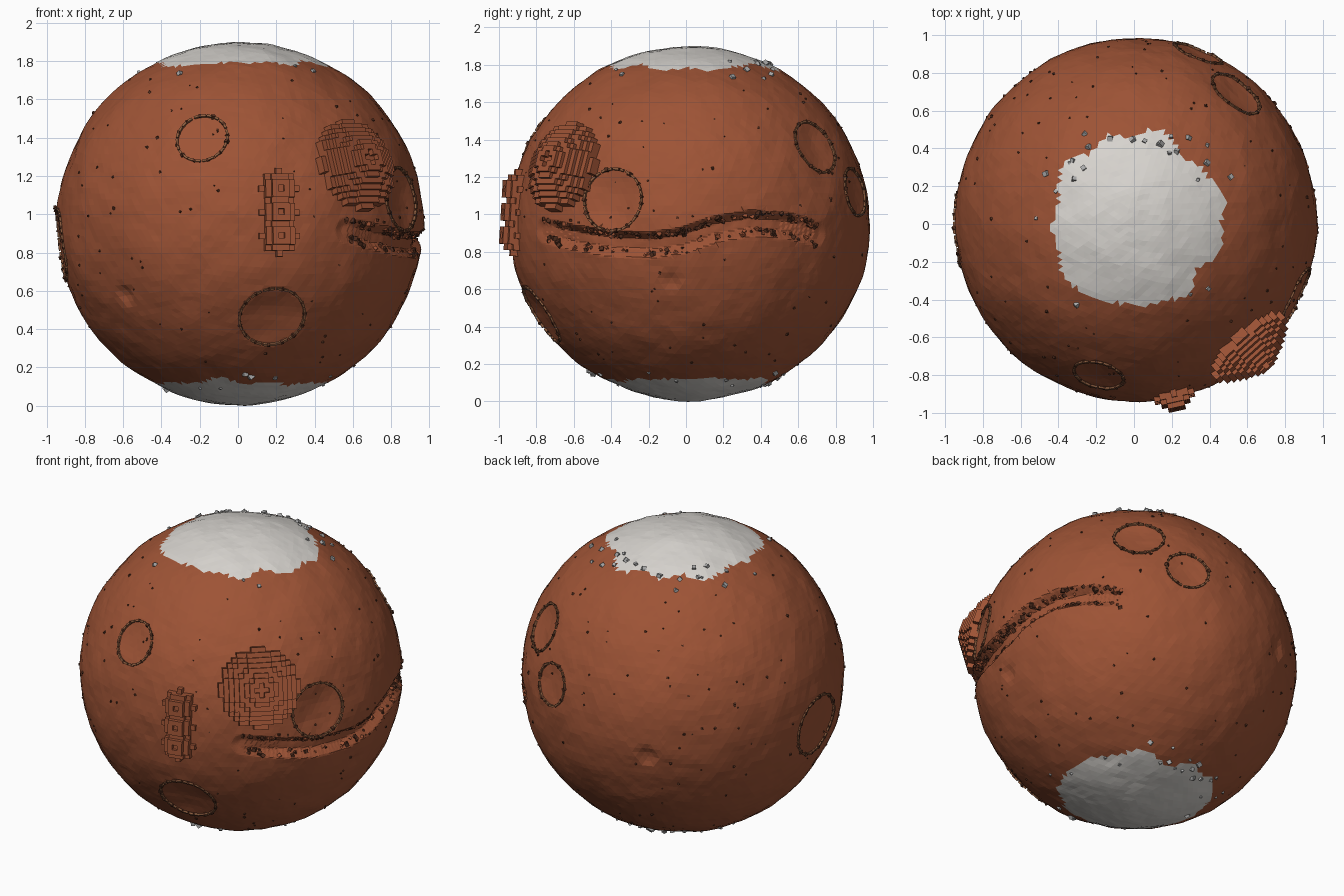
import bpy, bmesh, math, random
from mathutils import Vector, Matrix, noise

if "Cube" in bpy.data.objects:
    bpy.data.objects.remove(bpy.data.objects["Cube"])

random.seed(7)
C = Vector((0.01, 0.02, 0.952))      # planet centre
R = Vector((0.957, 0.963, 0.947))    # planet radii


def material(name, rgb):
    m = bpy.data.materials.new(name)
    m.diffuse_color = (*rgb, 1)
    m.use_nodes = True
    m.node_tree.nodes["Principled BSDF"].inputs["Base Color"].default_value = m.diffuse_color
    return m


RUST = material("rust_soil", (0.34, 0.087, 0.036))
ICE = material("polar_ice", (0.68, 0.655, 0.62))
TAN = material("rim_tan", (0.25, 0.105, 0.048))
DARK = material("dark_rock", (0.085, 0.028, 0.014))
GREY = material("ice_chunk_grey", (0.40, 0.40, 0.40))


def direction(x, y, z):
    """Unit direction from the planet centre to a point near its surface."""
    p = Vector((x, y, z)) - C
    return Vector((p.x / R.x, p.y / R.y, p.z / R.z)).normalized()


# Craters: direction, radius, depth, has a rim of stones
CRATERS = [
    (direction(-0.18, -0.77, 1.38), 0.135, 0.020, True),
    (direction(0.18, -0.78, 0.46), 0.175, 0.035, True),
    (direction(0.87, -0.40, 1.08), 0.170, 0.035, True),
    (direction(0.54, 0.69, 1.36), 0.150, 0.020, True),
    (direction(0.34, 0.90, 1.12), 0.130, 0.020, True),
    (direction(-0.95, -0.03, 0.84), 0.195, 0.025, True),
    (direction(-0.60, -0.64, 0.57), 0.06, 0.02, False),
    (direction(-0.34, 0.88, 0.84), 0.07, 0.02, False),
    (direction(0.88, -0.08, 0.65), 0.06, 0.015, False),
]

# Canyon centre line on the +x side, as (y, z)
LINE = [(-0.76, 0.915), (-0.6, 0.875), (-0.4, 0.845), (-0.2, 0.835), (-0.02, 0.86),
        (0.15, 0.92), (0.35, 0.955), (0.55, 0.94), (0.72, 0.89)]
CANYON = []
for (y0, z0), (y1, z1) in zip(LINE, LINE[1:]):
    for k in range(8):
        y, z = y0 + (y1 - y0) * k / 8, z0 + (z1 - z0) * k / 8
        x = C.x + R.x * math.sqrt(1 - ((y - C.y) / R.y) ** 2 - ((z - C.z) / R.z) ** 2)
        CANYON.append(direction(x, y, z))


def canyon_distance(d):
    """Distance to the canyon line and position along it from 0 to 1."""
    if d.x < 0.3 or abs(d.z) > 0.35:
        return 9, 0
    s, i = min(((d - c).length, i) for i, c in enumerate(CANYON))
    return s * 0.955, i / (len(CANYON) - 1)


def surface(d):
    """Point on the rough planet surface in direction d."""
    h = 0.009 * noise.noise(d * 3.5) + 0.005 * noise.noise(d * 9) + 0.0025 * noise.noise(d * 22)
    for c, r, depth, _ in CRATERS:
        s = (d - c).length * 0.955 / r
        if s < 1:
            h -= depth * (1 - s * s)
    s, t = canyon_distance(d)
    if s < 0.07:
        taper = min(1, 0.25 + 6 * min(t, 1 - t))
        h -= 0.055 * taper * min(1, (0.07 - s) / 0.04)
    return C + Vector((R.x * d.x, R.y * d.y, R.z * d.z)) * (1 + h)


def frame(d):
    """Matrix at the surface: x east, y north, z outward."""
    east = Vector((0, 0, 1)).cross(d).normalized()
    m = Matrix((east, d.cross(east), d)).transposed().to_4x4()
    m.translation = surface(d)
    return m


def add_box(bm, m, size, mat=0):
    geo = bmesh.ops.create_cube(bm, size=1, matrix=m @ Matrix.Diagonal((*size, 1)))
    for f in {f for v in geo["verts"] for f in v.link_faces}:
        f.material_index = mat


def finish(bm, name, *mats):
    me = bpy.data.meshes.new(name)
    bm.to_mesh(me)
    bm.free()
    for m in mats:
        me.materials.append(m)
    ob = bpy.data.objects.new(name, me)
    bpy.context.collection.objects.link(ob)


def random_turn():
    return Matrix.Rotation(random.uniform(0, 6.28), 4, Vector((random.random(), random.random(), 1)))


def cap_radius(d):
    a = math.atan2(d.y, d.x)
    side = 3 if d.z > 0 else 8
    return 0.475 + 0.09 * noise.noise(Vector((2.2 * math.cos(a), 2.2 * math.sin(a), side)))


# Planet body, with finer faces along the canyon
bm = bmesh.new()
bmesh.ops.create_icosphere(bm, subdivisions=6, radius=1)
near = {v for v in bm.verts if canyon_distance(v.co.normalized())[0] < 0.1}
edges = [e for e in bm.edges if e.verts[0] in near and e.verts[1] in near]
bmesh.ops.subdivide_edges(bm, edges=edges, cuts=2, use_grid_fill=True)
bmesh.ops.triangulate(bm, faces=bm.faces[:])
for f in bm.faces:
    d = f.calc_center_median().normalized()
    f.material_index = int(math.hypot(d.x, d.y) < cap_radius(d))
for v in bm.verts:
    v.co = surface(v.co.normalized())
finish(bm, "planet_body", RUST, ICE)

# Crater rims: a ring of tan bars with dark stones
bm = bmesh.new()
for c, r, _, rim in CRATERS:
    if not rim:
        continue
    base = frame(c)
    east, north = base.col[0].xyz, base.col[1].xyz
    n = round(r * 170)
    for k in range(n):
        a = math.tau * k / n
        d = (c + (east * math.cos(a) + north * math.sin(a)) * r / 0.955).normalized()
        out = (d - c * d.dot(c)).normalized()
        m = Matrix((out, d.cross(out), d)).transposed().to_4x4()
        m.translation = surface(d)
        add_box(bm, m, (0.012, math.tau * r / n * random.uniform(0.6, 1), 0.018))
        if k % 2 == 0:
            s = random.uniform(0.012, 0.02)
            add_box(bm, m @ Matrix.Translation((0, math.pi * r / n, 0.003)) @ random_turn(), (s, s, s), 1)
finish(bm, "crater_rims", TAN, DARK)


def stepped_mountain(name, d, cell, n_east, n_north, height):
    """Square columns on a grid, with height(i, j) or None for no column."""
    bm = bmesh.new()
    base = frame(d)
    for i in range(-n_east, n_east + 1):
        for j in range(-n_north, n_north + 1):
            top = height(i, j)
            if top is not None:
                low = -0.07
                m = base @ Matrix.Translation((i * cell, j * cell, (top + low) / 2))
                add_box(bm, m, (cell, cell, top - low))
    finish(bm, name, RUST)


# Large volcano with a small pit on top
def volcano_height(i, j):
    r = math.hypot(i, j)
    if r > 8.1:
        return None
    if r < 1.2:
        return 0.105
    return 0.135 - 0.019 * max(0, math.floor(r - 1.5))


stepped_mountain("volcano", direction(0.61, -0.65, 1.255), 0.029, 8, 8, volcano_height)


# Chain of three small volcanoes
def chain_height(i, j):
    best = None
    for centre in (-4, 0, 4):
        r = math.hypot(i, j - centre)
        if r < 0.5:
            h = 0.045
        else:
            h = 0.065 if r < 1.5 else 0.038 if r < 2.4 else 0.012 if r < 3.1 else None
        if r < 0.5:
            return h
        if h is not None:
            best = h if best is None else max(best, h)
    return best


stepped_mountain("small_volcano_chain", direction(0.215, -0.92, 1.01), 0.031, 4, 8, chain_height)

# Rubble along both canyon edges
bm = bmesh.new()
for k in range(170):
    c = random.choice(CANYON)
    off = random.choice((-1, 1, 1)) * random.uniform(0.035, 0.07)
    d = (c + Vector((0, random.uniform(-0.015, 0.015), off))).normalized()
    s = random.uniform(0.01, 0.024)
    add_box(bm, frame(d) @ random_turn(), (s, s, s), int(random.random() < 0.65))
finish(bm, "canyon_rubble", RUST, DARK)

# Pebbles scattered over the soil
bm = bmesh.new()
for k in range(190):
    z, a = random.uniform(-0.8, 0.8), random.uniform(0, math.tau)
    w = math.sqrt(1 - z * z)
    s = random.uniform(0.006, 0.013)
    add_box(bm, frame(Vector((w * math.cos(a), w * math.sin(a), z))) @ random_turn(), (s, s, s))
finish(bm, "pebbles", DARK)

# Ice chunks around both caps
bm = bmesh.new()
for pole in (1, -1):
    for k in range(26):
        a = random.uniform(0, math.tau)
        w = random.uniform(0.40, 0.58)
        d = Vector((w * math.cos(a), w * math.sin(a), pole * math.sqrt(1 - w * w)))
        s = random.uniform(0.012, 0.028)
        add_box(bm, frame(d) @ random_turn(), (s, s, s))
finish(bm, "ice_chunks", GREY)
